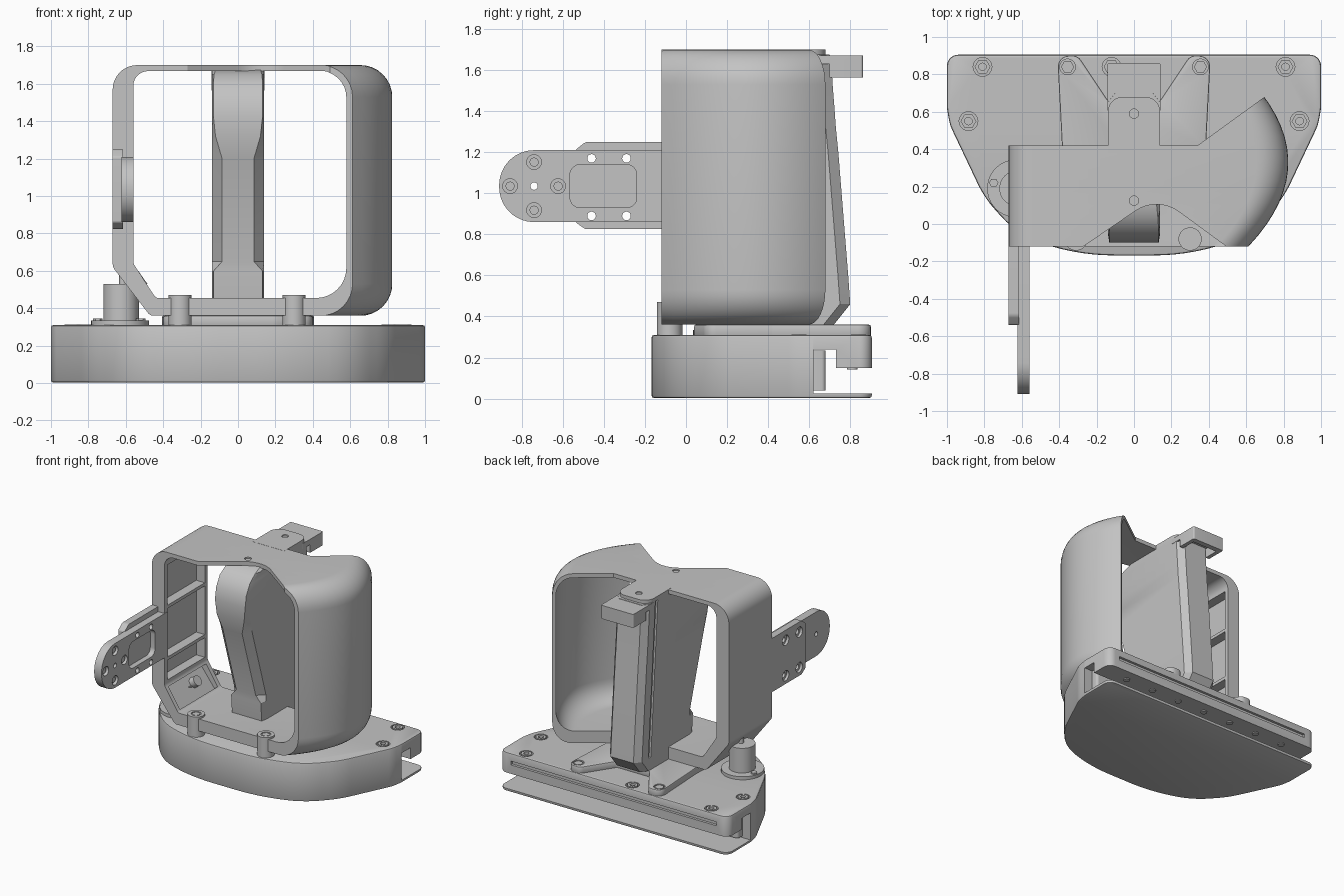
import bpy, bmesh, math
from mathutils import Vector, Matrix

old = bpy.data.objects.get("Cube")
if old:
    bpy.data.objects.remove(old, do_unlink=True)

GREY = (0.55, 0.55, 0.55, 1)
grey = bpy.data.materials.new("plain grey")
grey.use_nodes = True
grey.diffuse_color = GREY
grey.node_tree.nodes["Principled BSDF"].inputs["Base Color"].default_value = GREY
parts = []


def loft(name, rings):
    """Closed skin through rings with equal point counts."""
    bm = bmesh.new()
    loops = [[bm.verts.new(p) for p in ring] for ring in rings]
    n = len(loops[0])
    for a, b in zip(loops, loops[1:]):
        for i in range(n):
            j = (i + 1) % n
            bm.faces.new((a[i], a[j], b[j], b[i]))
    bm.faces.new(loops[0])
    bm.faces.new(loops[-1])
    bmesh.ops.recalc_face_normals(bm, faces=bm.faces)
    mesh = bpy.data.meshes.new(name)
    bm.to_mesh(mesh)
    bm.free()
    mesh.materials.append(grey)
    ob = bpy.data.objects.new(name, mesh)
    bpy.context.collection.objects.link(ob)
    parts.append(ob)
    return ob


def rounded(corners, steps=7):
    """Outline from (a, b, radius) corners."""
    out = []
    for i, (x, y, r) in enumerate(corners):
        p = Vector((x, y))
        if r == 0:
            out.append(p)
            continue
        u = (Vector(corners[i - 1][:2]) - p).normalized()
        v = (Vector(corners[(i + 1) % len(corners)][:2]) - p).normalized()
        half = u.angle(v) / 2
        w, d = math.sin(half), r / math.tan(half)
        for k in range(steps + 1):
            t = k / steps
            a, b, c = (1 - t) ** 2, 2 * w * t * (1 - t), t * t
            out.append(((p + u * d) * a + p * b + (p + v * d) * c) / (a + b + c))
    return out


def prism(name, outline, axis, lo, hi):
    place = {"x": lambda p, h: (h, p[0], p[1]), "y": lambda p, h: (p[0], h, p[1]),
             "z": lambda p, h: (p[0], p[1], h)}[axis]
    return loft(name, [[place(p, h) for p in outline] for h in (lo, hi)])


def box(name, x, y, z, r=0):
    flat = [(x[0], y[0], r), (x[1], y[0], r), (x[1], y[1], r), (x[0], y[1], r)]
    return prism(name, rounded(flat), "z", *z)


def disc(name, c, r, axis, lo, hi, sides=24):
    ring = [(c[0] + r * math.cos(k * math.tau / sides), c[1] + r * math.sin(k * math.tau / sides))
            for k in range(sides)]
    return prism(name, ring, axis, lo, hi)


def bake(ob, mod):
    bpy.context.view_layer.objects.active = ob
    bpy.ops.object.modifier_apply(modifier=mod.name)


def cut(ob, *cutters):
    for c in cutters:
        mod = ob.modifiers.new("cut", "BOOLEAN")
        mod.operation, mod.solver, mod.object = "DIFFERENCE", "EXACT", c
        bake(ob, mod)
        parts.remove(c)
        bpy.data.objects.remove(c, do_unlink=True)


def bevel(ob, width, segments=2):
    mod = ob.modifiers.new("bevel", "BEVEL")
    mod.width, mod.segments, mod.limit_method = width, segments, "ANGLE"
    mod.angle_limit = math.radians(50)
    bake(ob, mod)


# Base: rounded front, straight back with a full-width slot above a thin floor
right = [(.3, -.168, 1.2), (.62, -.06, .5), (.8, .14, .6), (.985, .53, .25), (1, .62, .1), (1, .905, .06)]
left = [(-x, y, r) for x, y, r in reversed(right)]
base = prism("base_body", rounded(right + left), "z", .003, .31)
bevel(base, .012)
cut(base, box("slot", (-2, 2), (.62, 2), (.025, .15)),
    box("slot_top", (-2, 2), (.62, .73), (.1, .24)),
    box("rail_groove", (-.9, .9), (.885, 2), (.22, .25)))
box("slot_strip", (-.93, .93), (.61, .68), (.04, .235), .02)

# Nuts sunk in the base and studs under the rear rail
for c in ((.81, .84), (-.81, .84), (.885, .55), (-.885, .55), (-.12, .84)):
    cut(base, disc("recess", c, .05, "z", .28, .4))
    nut = disc("base_nut", c, .042, "z", .27, .312, 6)
    cut(nut, disc("bore", c, .02, "z", .29, .4, 12))
for k in range(7):
    disc("rail_stud", (-.75 + k * .25, .81), .025, "z", .142, .16, 16)

# Mounting plate with two splayed arms
half = [(.14, .66, .03), (.30, .90, .05), (.41, .90, .06), (.385, .42, .05), (.40, .1, .06), (.2, .04, .1)]
mount = prism("mounting_plate", rounded(half + [(-x, y, r) for x, y, r in reversed(half)]), "z", .3, .36)
bevel(mount, .008)
for side in (-1, 1):
    c = (side * .355, .84)
    cut(mount, disc("bore", c, .042, "z", .345, .4))
    disc("arm_nut", c, .035, "z", .33, .358, 6)

# Front posts with screws
for x in (-.31, .30):
    post = disc("front_post", (x, -.08), .062, "z", .29, .47, 32)
    cut(post, disc("bore", (x, -.08), .036, "z", .462, .6))
    disc("post_screw", (x, -.08), .03, "z", .4, .468, 6)

# Side plunger
disc("plunger_flange", (-.63, .19), .155, "z", .29, .335, 40)
disc("plunger_body", (-.625, .19), .095, "z", .32, .53, 40)
disc("plunger_rod", (-.615, .19), .02, "z", .5, .60, 16)
knob = disc("plunger_knob", (0, 0), .04, "z", -.03, .04, 20)
knob.data.transform(Matrix.Translation((-.54, .22, .54)) @ Matrix.Rotation(math.radians(55), 4, "Y"))
for x, y in ((-.75, .22), (-.52, .12)):
    disc("flange_screw", (x, y), .025, "z", .33, .345, 6)


# Guard: a hollow ring whose right side bulges into a shell
def bulge(y):
    return .825 - 1.05 * (y - .33) ** 2


def ring(y, inner):
    x = bulge(y)
    if inner:
        pts = [(-.56, 1.668, .08), (x - .032, 1.668, .14), (x - .032, .455, .16), (-.44, .455, .03), (-.56, .64, .05)]
    else:
        pts = [(-.67, 1.70, .13), (x, 1.70, .17), (x, .36, .17), (-.47, .36, .04), (-.67, .62, .06)]
    return [(p.x, y, p.y) for p in rounded(pts, 8)]


steps = 14
ys = [-.12 + .82 * k / steps for k in range(steps + 1)]
guard = loft("guard", [ring(y, False) for y in ys])
hollow = loft("hollow", [ring(y, True) for y in [-.14] + ys[1:-1] + [.72]])
rear = prism("rear_cut", [(-1, .42), (.34, .42), (.705, .685), (1, .9), (-1, .9)], "z", 0, 2)
arch = rounded([(-.32, -.2, 0), (-.30, -.14, .03), (.125, .15, .2), (.5, -.125, .03), (.55, -.2, 0)])
cut(guard, hollow, rear, prism("front_arch", arch, "z", 1.6, 1.8))

# Recesses between the ribs of the left wall and its sloped foot
for lo, hi in ((.67, .825), (.85, 1.235), (1.26, 1.58)):
    cut(guard, box("pocket", (-.635, -.5), (-.085, .385), (lo, hi)))
foot = [(-.59, .595), (-.475, .445), (-.35, .55), (-.46, .68)]
cut(guard, prism("foot_pocket", foot, "y", -.085, .385))

# Top tab, hook and screw holes
tab_plan = [(-.14, .38, 0), (.14, .38, 0), (.14, .68, .08), (-.14, .68, .08)]
tab = prism("top_tab", rounded(tab_plan), "z", 1.67, 1.701)
cut(tab, disc("screw_hole", (0, .59), .025, "z", 1.69, 1.8))
cut(guard, disc("screw_hole", (0, .125), .025, "z", 1.69, 1.8))
hook = box("rear_hook", (-.142, .142), (.60, .862), (1.565, 1.672), .012)
cut(hook, box("hook_gap", (-.11, .11), (.5, .82), (1.5, 1.64)),
    box("hook_front", (-.2, .2), (.5, .70), (1.5, 1.63)))

# Handle: stacked sections, each height / front / back / front half width
sections = [(.36, .12, .72, .13), (.46, .11, .80, .13), (.60, .10, .79, .13), (.65, .10, .786, .085),
            (1.2, -.07, .742, .085), (1.32, -.095, .73, .12), (1.43, -.1, .722, .132),
            (1.52, -.085, .715, .132), (1.60, -.04, .71, .132), (1.65, .03, .705, .128), (1.675, .11, .70, .12)]


def slice_at(z, front, back, w):
    pts = [(w, front), (.14, front + .05), (.14, back - .05), (.10, back)]
    return [(x, y, z) for x, y in pts] + [(-x, y, z) for x, y in reversed(pts)]


handle = loft("handle", [slice_at(*s) for s in sections])
groove = [(.55, 1.7), (.58, 1.7), (.67, .46), (.64, .46)]
cut(handle, prism("groove", groove, "x", -.2, -.125))
box("handle_stem", (-.08, .08), (.1, .6), (.3, .38))

# Side arm: thick bracket and a rounded tongue with holes
tongue = prism("arm_tongue", rounded([(-.91, .86, .17), (-.08, .86, 0), (-.08, 1.21, 0), (-.91, 1.21, .17)], 14),
               "x", -.622, -.558)
bracket = prism("arm_bracket", rounded([(-.54, .86, .02), (-.49, .825, .04), (-.08, .825, 0),
                                        (-.08, 1.25, 0), (-.49, 1.25, .04), (-.54, 1.21, .02)]), "x", -.67, -.615)
window = [(-.565, .93, .05), (-.24, .93, .05), (-.24, 1.14, .05), (-.565, 1.14, .05)]
cut(tongue, prism("window", rounded(window), "x", -.6, -.5))
for y in (-.46, -.29):
    for z in (.89, 1.17):
        cut(tongue, disc("hole", (y, z), .021, "x", -.8, -.5, 16))
        cut(bracket, disc("hole", (y, z), .021, "x", -.8, -.5, 16),
            disc("counterbore", (y, z), .04, "x", -.8, -.65))
cut(tongue, disc("hole", (-.74, 1.035), .018, "x", -.8, -.5, 16))
for y, z in ((-.857, 1.035), (-.623, 1.035), (-.74, 1.152), (-.74, .918)):
    cut(tongue, disc("counterbore", (y, z), .036, "x", -.585, -.5))
    disc("arm_screw", (y, z), .022, "x", -.6, -.57, 16)

# Smooth curved surfaces, keep edges crisp
bpy.ops.object.select_all(action="DESELECT")
for ob in parts:
    ob.select_set(True)
bpy.context.view_layer.objects.active = guard
bpy.ops.object.shade_smooth_by_angle(angle=math.radians(28))
